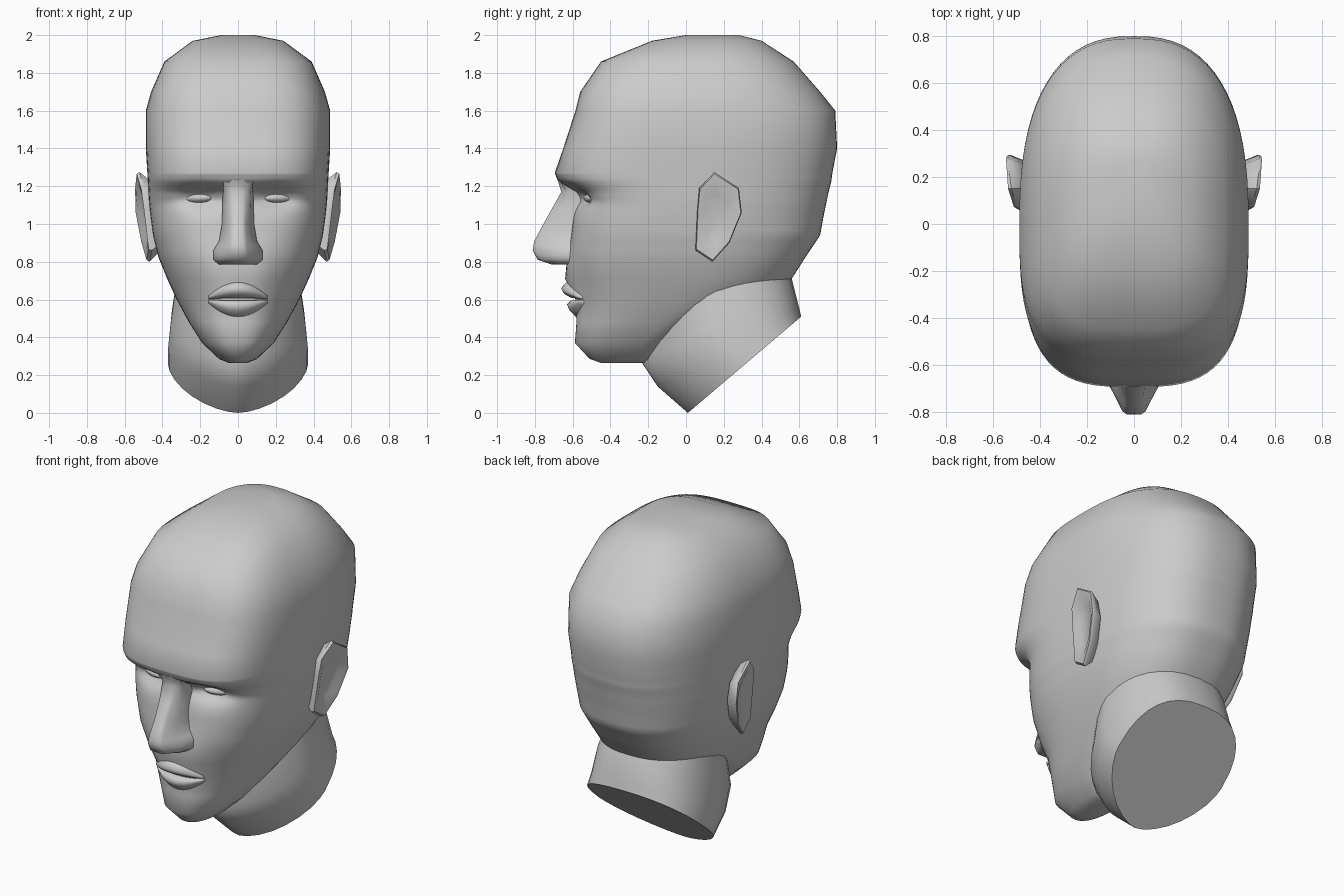
import bpy, bmesh, math

if "Cube" in bpy.data.objects:
    bpy.data.objects.remove(bpy.data.objects["Cube"])


def finish(name, bm, angle=50):
    bmesh.ops.recalc_face_normals(bm, faces=bm.faces)
    me = bpy.data.meshes.new(name)
    bm.to_mesh(me)
    bm.free()
    me.shade_smooth()
    me.set_sharp_from_angle(angle=math.radians(angle))
    ob = bpy.data.objects.new(name, me)
    bpy.context.collection.objects.link(ob)
    return ob


def loft(name, rings, angle=50, caps=(True, True)):
    """Skin a list of closed rings that share one point count."""
    bm = bmesh.new()
    vs = [[bm.verts.new(p) for p in r] for r in rings]
    n = len(vs[0])
    for a, b in zip(vs, vs[1:]):
        for i in range(n):
            j = (i + 1) % n
            bm.faces.new((a[i], a[j], b[j], b[i]))
    for cap, ring in zip(caps, (vs[0], vs[-1])):
        if cap:
            bm.faces.new(ring)
    return finish(name, bm, angle)


def spow(v, p):
    return math.copysign(abs(v) ** p, v)


def ramp(v, a, b):
    return min(1, max(0, (v - a) / (b - a)))


def refine(rows, k):
    """Linear in-between rows for a key table."""
    out = []
    for a, b in zip(rows, rows[1:]):
        out += [[p + (q - p) * i / k for p, q in zip(a, b)] for i in range(k)]
    return out + [list(rows[-1])]


def bump(x, z, cx, cz, sx, sz):
    return math.exp(-((abs(x) - cx) / sx) ** 2 - ((z - cz) / sz) ** 2)


# Skull and face: height, half width, front y, back y, y of widest point
KEYS = [
    (2.00, .09, .0, .28, .15), (1.97, .24, -.18, .40, .10),
    (1.86, .39, -.45, .57, .03), (1.70, .46, -.56, .71, 0),
    (1.60, .488, -.585, .79, 0), (1.40, .488, -.65, .80, 0),
    (1.27, .48, -.695, .775, 0), (1.23, .478, -.68, .77, 0),
    (1.17, .475, -.61, .755, 0), (1.12, .472, -.59, .745, 0),
    (1.05, .465, -.595, .73, 0), (.94, .45, -.61, .71, 0),
    (.82, .42, -.63, .63, 0), (.71, .375, -.64, .56, 0),
    (.60, .325, -.585, .42, -.05), (.48, .26, -.58, .10, -.15),
    (.37, .19, -.588, -.08, -.25), (.285, .10, -.51, -.15, -.27),
    (.265, .05, -.45, -.18, -.27),
]
N = 72
rings = []
for z, w, yf, yb, c in KEYS[:6] + refine(KEYS[6:13], 4) + KEYS[13:]:
    nf = 2.4 + .45 * ramp(z, .65, 1.0) + .35 * ramp(z, 1.1, 1.25)
    ring = []
    for i in range(N):
        a = 2 * math.pi * i / N
        s, co = math.sin(a), math.cos(a)
        n = nf if co > 0 else 2.5
        x = w * spow(s, 2 / n)
        y = c + abs(co) ** (2 / n) * ((yf - c) if co > 0 else (yb - c))
        if co > 0:
            y += .07 * bump(x, z, .19, 1.14, .13, .06)    # eye sockets
            y += .02 * bump(x, z, .22, .72, .08, .10)     # cheek hollows
        ring.append((x, y, z))
    rings.append(ring)
loft("head", rings, 70)

# Neck: half width, front (y, z), back (y, z); ends in a slanted cut
NECK = [
    (.32, -.16, .60, .46, .86), (.355, -.23, .26, .56, .71),
    (.37, -.15, .14, .60, .55), (.37, .01, 0, .61, .51),
]
rings = []
for w, y0, z0, y1, z1 in NECK:
    ring = []
    for i in range(32):
        a = 2 * math.pi * i / 32
        n = 1.65 if math.cos(a) > 0 else 2.5
        t = .5 - .5 * spow(math.cos(a), 2 / n)
        ring.append((w * spow(math.sin(a), 2 / n),
                     y0 + (y1 - y0) * t, z0 + (z1 - z0) * t))
    rings.append(ring)
loft("neck", rings, 60)

# Nose: height, ridge y, ridge half width, base half width, wing y
NOSE = [
    (1.26, -.688, .05, .10, -.66), (1.17, -.66, .05, .08, -.60),
    (1.00, -.755, .04, .085, -.64), (.91, -.803, .045, .10, -.66),
    (.86, -.812, .05, .13, -.67), (.81, -.785, .055, .13, -.67),
    (.785, -.71, .04, .10, -.65),
]
rings = []
for z, yt, r, b, yw in refine(NOSE, 2):
    half = [(r * .6, yt), (r, yt + .015), (r * .4 + b * .6, yw - .03),
            (b, yw + .03), (b, -.5)]
    rings.append([(x, y, z) for x, y in half]
                 + [(-x, y, z) for x, y in reversed(half)])
loft("nose", rings, 65)


# Lips: a side profile swept across the mouth, tapering to the corners
def lip(name, profile):
    rings = []
    for i in range(17):
        t = -1 + i / 8
        k = max(.02, 1 - t * t)
        rings.append([(.155 * t, -.53 + (y + .53) * (.3 + .7 * k),
                       .60 + (z - .60) * (.2 + .8 * k)) for y, z in profile])
    loft(name, rings, 75)


lip("upper_lip", [(-.53, .71), (-.635, .69), (-.662, .66), (-.645, .63),
                  (-.61, .61), (-.53, .606)])
lip("lower_lip", [(-.53, .596), (-.61, .594), (-.63, .575), (-.618, .545),
                  (-.585, .51), (-.53, .50)])

# Ear outline in (y, z); rings step out to the rim and back into the bowl
EAR = [(.15, 1.275), (.28, 1.19), (.295, 1.06), (.23, .90),
       (.14, .80), (.05, .86), (.06, 1.08), (.07, 1.19)]
for side, label in ((-1, "left"), (1, "right")):
    rings = []
    for scale, dx in ((.8, -.07), (1, -.015), (.96, .0), (.75, -.005), (.5, -.022)):
        ring = []
        for y, z in EAR:
            yy, zz = .17 + (y - .17) * scale, 1.04 + (z - 1.04) * scale
            x = .465 + .2 * (yy - .05) + .11 * (zz - .8) + dx
            ring.append((side * min(x, .545), yy, zz))
        rings.append(ring)
    loft(label + "_ear", rings)

    # Eyeball, flattened to the lid opening
    bm = bmesh.new()
    bmesh.ops.create_uvsphere(bm, u_segments=20, v_segments=12, radius=1)
    for v in bm.verts:
        v.co = (side * .22 + v.co.x * .088,
                -.48 + v.co.y * .055 + .03 * v.co.x * side,
                1.138 + v.co.z * .03)
    finish(label + "_eye", bm)
